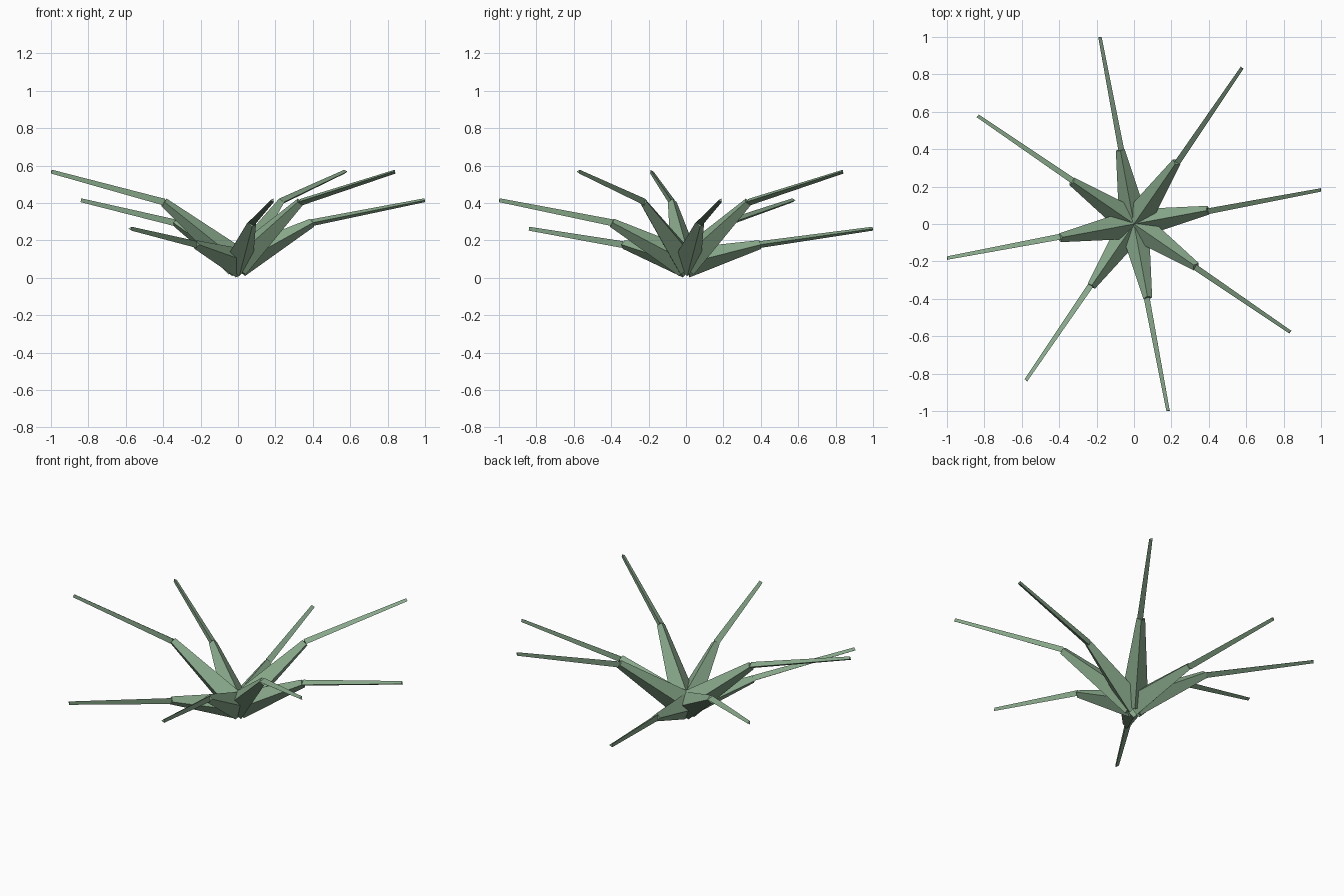
import bpy, bmesh, math
from mathutils import Vector

if "Cube" in bpy.data.objects:
    bpy.data.objects.remove(bpy.data.objects["Cube"])

mat = bpy.data.materials.new("leaf_green")
mat.diffuse_color = (0.25, 0.40, 0.26, 1)
mat.use_nodes = True
mat.node_tree.nodes["Principled BSDF"].inputs["Base Color"].default_value = mat.diffuse_color


def tapered_bar(bm, a, b, ra, rb, sides):
    """Capped cone from a to b, first corner pointing sideways."""
    axis = (b - a).normalized()
    right = axis.cross(Vector((0, 0, 1))).normalized()
    up = right.cross(axis)
    rings = []
    for centre, rad in ((a, ra), (b, rb)):
        ring = []
        for i in range(sides):
            t = 2 * math.pi * i / sides
            ring.append(bm.verts.new(centre + rad * (math.cos(t) * right + math.sin(t) * up)))
        rings.append(ring)
    lo, hi = rings
    for i in range(sides):
        j = (i + 1) % sides
        bm.faces.new((lo[i], lo[j], hi[j], hi[i]))
    bm.faces.new(lo[::-1])
    bm.faces.new(hi)


# knee and tip heights repeat in a cycle of three around the plant
HEIGHTS = [(0.295, 0.415), (0.405, 0.568), (0.178, 0.263)]
START = Vector((0, 0, 0.08))

for k in range(8):
    ang = math.radians(10.5 + 45 * k)
    out = Vector((math.cos(ang), math.sin(ang), 0))
    knee_z, tip_z = HEIGHTS[k % 3]
    knee = out * 0.403 + Vector((0, 0, knee_z))
    tip = out * 1.015 + Vector((0, 0, tip_z))

    # thick four-sided leaf base, then thin three-sided leaf tip
    for name, args in (("leaf_base", (START, knee, 0.08, 0.024, 4)),
                       ("leaf_tip", (knee, tip, 0.021, 0.012, 3))):
        bm = bmesh.new()
        tapered_bar(bm, *args)
        bmesh.ops.recalc_face_normals(bm, faces=bm.faces)
        me = bpy.data.meshes.new(f"{name}_{k + 1}")
        bm.to_mesh(me)
        bm.free()
        me.materials.append(mat)
        bpy.context.collection.objects.link(bpy.data.objects.new(me.name, me))
